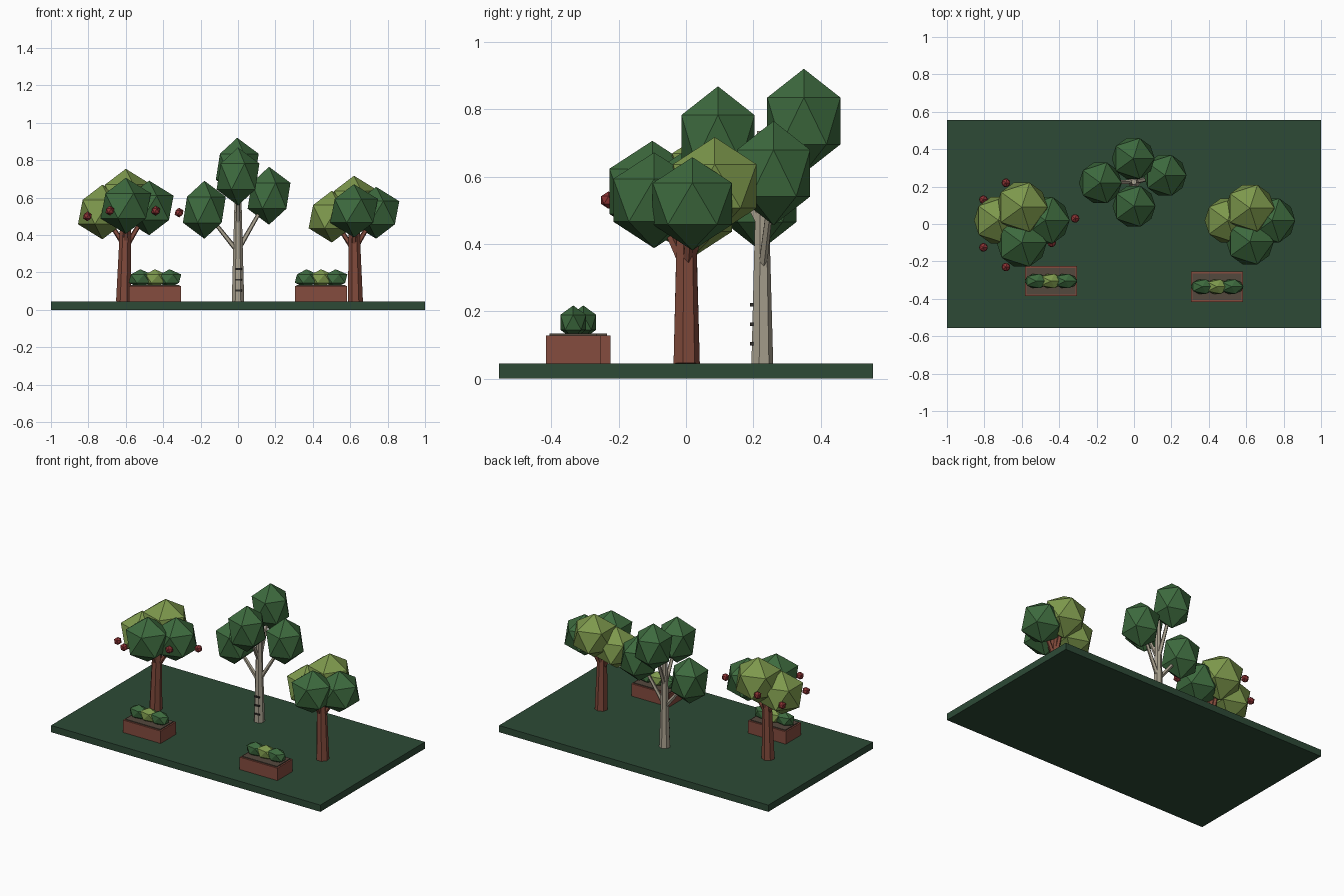
import bpy
from mathutils import Vector

cube = bpy.data.objects.get("Cube")
if cube:
    bpy.data.objects.remove(cube, do_unlink=True)


def material(name, hex_code):
    """Flat material from an sRGB hex code, converted to linear."""
    srgb = [int(hex_code[i:i + 2], 16) / 255 for i in (0, 2, 4)]
    colour = [c / 12.92 if c < 0.04045 else ((c + 0.055) / 1.055) ** 2.4 for c in srgb] + [1]
    mat = bpy.data.materials.new(name)
    mat.use_nodes = True
    mat.diffuse_color = colour
    mat.node_tree.nodes["Principled BSDF"].inputs["Base Color"].default_value = colour
    return mat


grass = material("grass_green", "2d4a36")
leaf = material("leaf_green", "3d6a3e")
light_leaf = material("light_leaf_green", "7d984c")
bark = material("red_brown_bark", "814a3b")
pale_bark = material("pale_bark", "a9a18f")
dark_mark = material("dark_bark_mark", "33302c")
fruit_red = material("fruit_red", "8c3334")
brick = material("brick", "854c3f")
soil = material("soil", "54483d")


def finish(name, mat):
    obj = bpy.context.object
    obj.name = name
    obj.data.materials.append(mat)
    return obj


def box(name, mat, low, high):
    low, high = Vector(low), Vector(high)
    bpy.ops.mesh.primitive_cube_add(size=1, location=(low + high) / 2)
    obj = finish(name, mat)
    obj.scale = high - low
    return obj


def limb(name, mat, start, end, r1, r2, sides=7):
    """Tapered low-poly cylinder between two points."""
    start, end = Vector(start), Vector(end)
    axis = end - start
    bpy.ops.mesh.primitive_cone_add(vertices=sides, radius1=r1, radius2=r2,
                                    depth=axis.length, location=(start + end) / 2)
    obj = finish(name, mat)
    obj.rotation_mode = 'QUATERNION'
    obj.rotation_quaternion = Vector((0, 0, 1)).rotation_difference(axis)
    return obj


def blob(name, mat, centre, scale):
    """Faceted twenty-sided clump."""
    bpy.ops.mesh.primitive_ico_sphere_add(subdivisions=1, radius=1, location=centre)
    obj = finish(name, mat)
    obj.scale = scale
    return obj


# Ground slab
GROUND = 0.045
box("ground", grass, (-1, -0.555, 0), (1, 0.555, GROUND))


# Round trees: trunk, branches and four clumps of leaves
CLUMPS = [("front", leaf, (0, -0.1, 0.511), 0.15),
          ("right", light_leaf, (-0.125, 0.02, 0.478), 0.146),
          ("left", leaf, (0.125, 0.02, 0.5), 0.146),
          ("top", light_leaf, (0, 0.09, 0.555), 0.154)]


def round_tree(name, x, size, lean):
    root = Vector((x, 0, GROUND))
    limb(name + "_trunk", bark, root + Vector((lean, 0, 0)),
         root + Vector((0, 0, 0.45 * size)), 0.041, 0.029)
    for side, mat, offset, radius in CLUMPS:
        centre = root + Vector(offset) * size
        blob(f"{name}_{side}_leaves", mat, centre, [radius * size] * 3)
        limb(f"{name}_{side}_branch", bark, root + Vector((0, 0, 0.29 * size)),
             centre, 0.016, 0.01, 5)


round_tree("fruit_tree", -0.6, 1, -0.012)
round_tree("shade_tree", 0.62, 0.948, 0.008)

# Fruit around the crown
for i, spot in enumerate([(-0.685, -0.23, 0.53), (-0.44, -0.1, 0.53), (-0.805, -0.125, 0.5),
                          (-0.315, 0.03, 0.52), (-0.805, 0.13, 0.5), (-0.685, 0.22, 0.57)]):
    blob(f"fruit_{i + 1}", fruit_red, spot, [0.026] * 3)

# Pale tree with upright clumps and dark bark marks
BIRCH_Y = 0.225
limb("pale_trunk", pale_bark, (0, BIRCH_Y, GROUND), (0, BIRCH_Y, 0.735), 0.034, 0.015)
for side, centre, start in [("right", (-0.18, 0.22, 0.535), 0.31),
                            ("left", (0.166, 0.26, 0.61), 0.32),
                            ("front", (0, 0.095, 0.713), 0.45),
                            ("back", (-0.004, 0.35, 0.765), 0.45)]:
    blob(f"pale_tree_{side}_leaves", leaf, centre, (0.128, 0.128, 0.155))
    limb(f"pale_tree_{side}_branch", pale_bark, (0, BIRCH_Y, start), centre, 0.014, 0.009, 5)
for i in range(3):
    z = 0.103 + 0.058 * i
    box(f"bark_mark_{i + 1}", dark_mark, (-0.014, 0.19, z - 0.005), (0.022, 0.2, z + 0.005))


# Planters with soil and three shrubs
def planter(name, x, y):
    w, d, top = 0.14, 0.081, 0.128
    box(name + "_box", brick, (x - w, y - d, GROUND), (x + w, y + d, top))
    rim = 0.01
    box(name + "_soil", soil, (x - w + rim, y - d + rim, top - 0.02),
        (x + w - rim, y + d - rim, top + 0.006))
    for i, mat in enumerate((leaf, light_leaf, leaf)):
        blob(f"{name}_shrub_{i + 1}", mat, (x + 0.078 * (i - 1), y, 0.167), (0.07, 0.045, 0.05))


planter("right_planter", -0.444, -0.305)
planter("left_planter", 0.444, -0.335)
